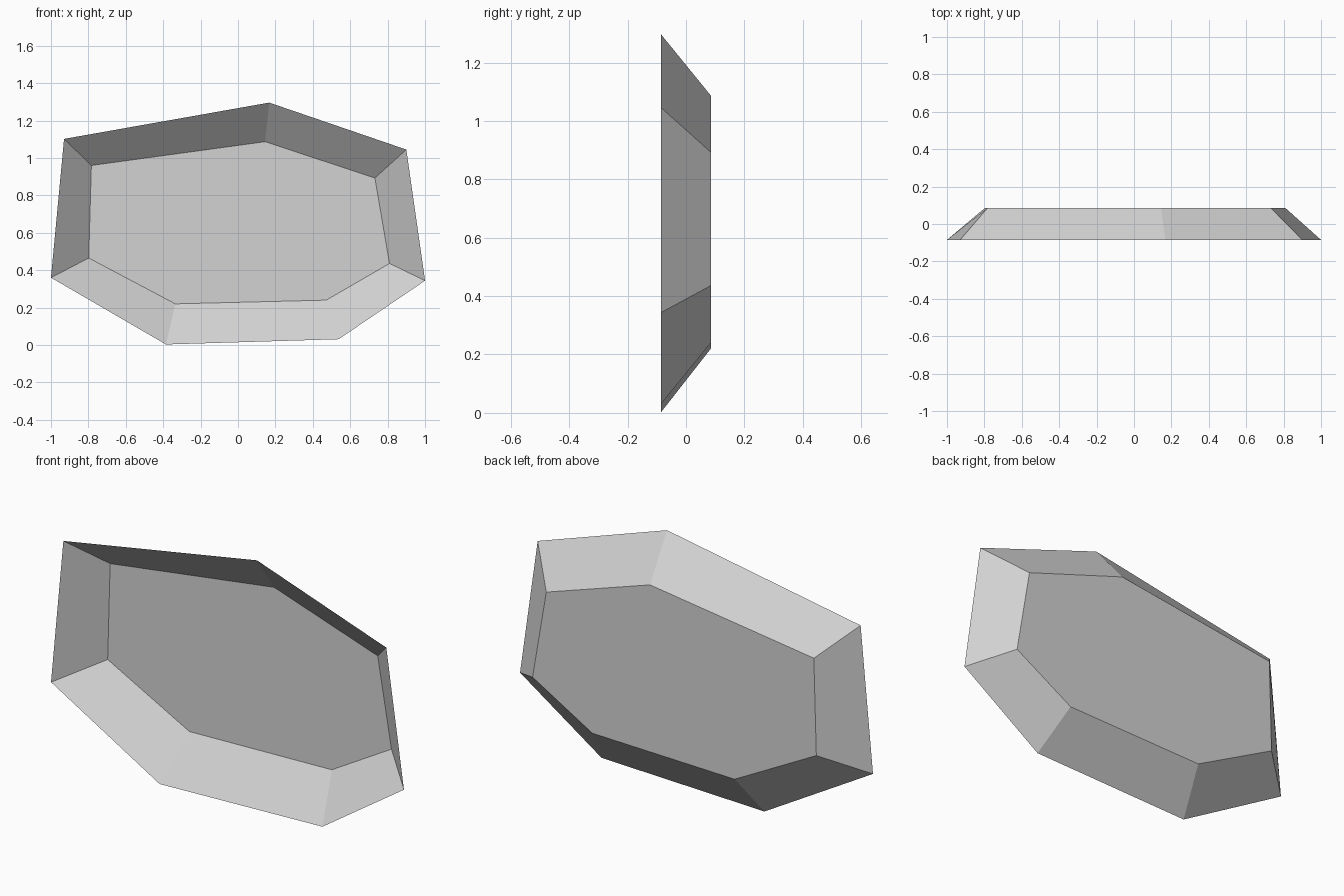
import bpy
import bmesh

cube = bpy.data.objects.get("Cube")
if cube:
    bpy.data.objects.remove(cube, do_unlink=True)

DEPTH = 0.085  # half the depth of the dish

# Seven-sided outlines (x, z), in matching order
RIM = [(-0.93, 1.102), (0.167, 1.296), (0.9, 1.045), (1.0, 0.344),
       (0.538, 0.031), (-0.385, 0.003), (-1.0, 0.36)]
FLOOR = [(-0.784, 0.96), (0.145, 1.087), (0.732, 0.893), (0.81, 0.436),
         (0.472, 0.24), (-0.335, 0.22), (-0.798, 0.465)]


def make_material(name, colour):
    mat = bpy.data.materials.new(name)
    mat.use_nodes = True
    mat.diffuse_color = colour
    mat.node_tree.nodes["Principled BSDF"].inputs["Base Color"].default_value = colour
    return mat


def outline(bm, points, y):
    return [bm.verts.new((x, y, z)) for x, z in points]


bm = bmesh.new()
rim = outline(bm, RIM, -DEPTH)
floor = outline(bm, FLOOR, DEPTH)

# Flat floor at the back, facing the open front
bm.faces.new(floor)

# Sloping walls from the floor out to the open rim
for i in range(len(rim)):
    j = (i + 1) % len(rim)
    bm.faces.new((rim[i], rim[j], floor[j], floor[i]))

bmesh.ops.recalc_face_normals(bm, faces=bm.faces)
bm.faces.ensure_lookup_table()
if bm.faces[0].normal.y > 0:
    bmesh.ops.reverse_faces(bm, faces=bm.faces)

mesh = bpy.data.meshes.new("faceted_dish")
bm.to_mesh(mesh)
bm.free()
mesh.materials.append(make_material("light_grey", (0.65, 0.65, 0.65, 1)))

dish = bpy.data.objects.new("faceted_dish", mesh)
bpy.context.collection.objects.link(dish)
